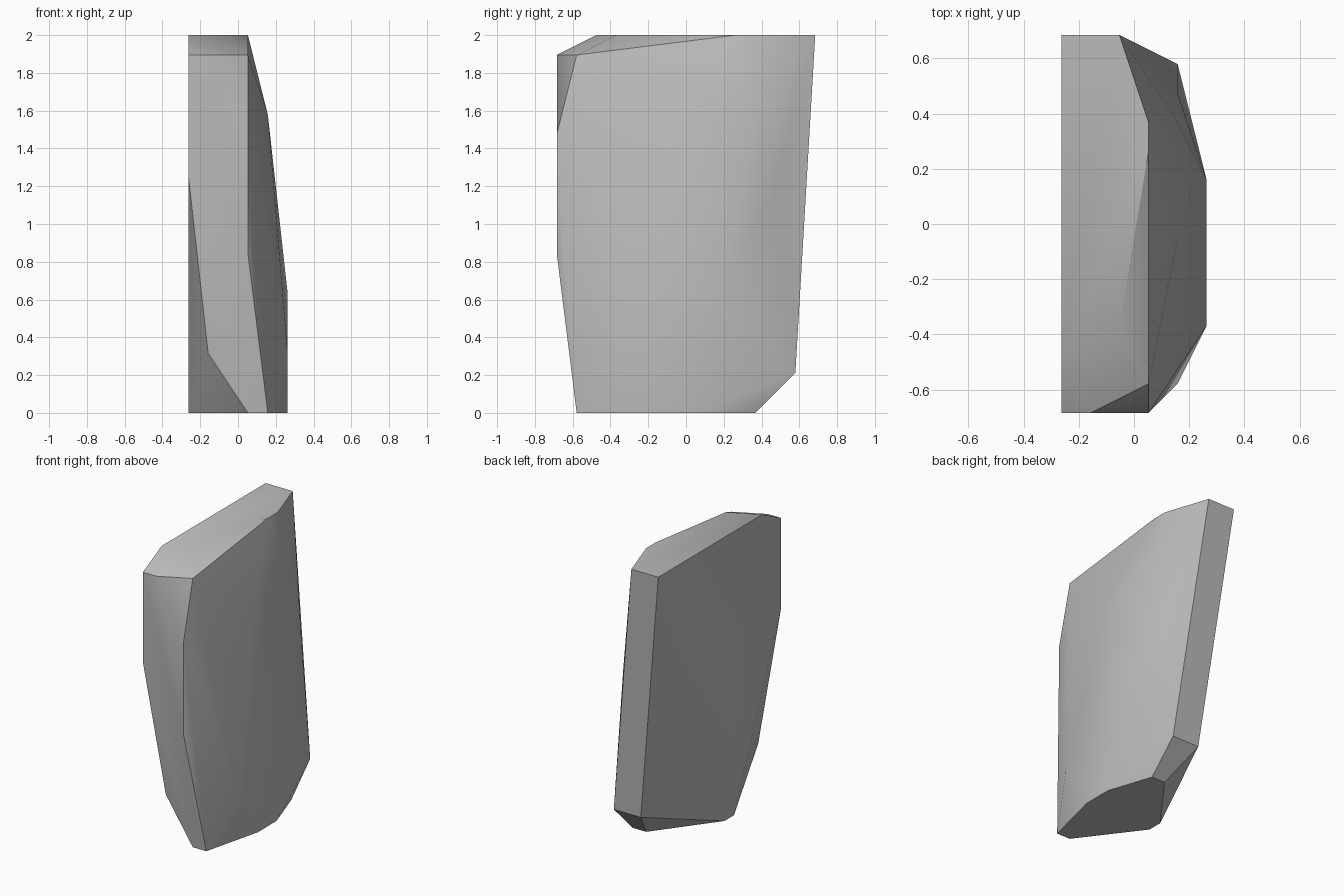
import bpy, bmesh

cube = bpy.data.objects.get("Cube")
if cube:
    bpy.data.objects.remove(cube, do_unlink=True)

# Corners of the chiselled stone sit on an even lattice
STEP = 2 / 19
ORIGIN = (-2.5, -6.5, 0)

top = [(0, 13, 19), (2, 13, 19), (3, 10, 19), (3, 9, 19), (2, 3, 19), (0, 2, 19)]
front = [(0, 0, 18), (3, 1, 18), (3, 0, 14), (3, 0, 8), (0, 0, 12), (1, 1, 3), (1, 0, 18)]
base = [(3, 1, 0), (4, 1, 0), (5, 5, 0), (5, 7, 0), (4, 10, 0), (3, 10, 0), (0, 6, 0), (0, 5, 0)]
back = [(2, 12, 2), (4, 12, 2)]
bulge = [(4, 6, 15), (4, 10, 15), (4, 11, 11), (5, 8, 6), (5, 3, 3), (4, 3, 12)]

# Wrap the corners in a convex skin
bm = bmesh.new()
for corner in top + front + base + back + bulge:
    bm.verts.new([(c + o) * STEP for c, o in zip(corner, ORIGIN)])
hull = bmesh.ops.convex_hull(bm, input=bm.verts)
loose = {v for v in hull["geom_interior"] + hull["geom_unused"]
         if isinstance(v, bmesh.types.BMVert)}
bmesh.ops.delete(bm, geom=list(loose), context="VERTS")
bmesh.ops.dissolve_limit(bm, angle_limit=0.01, verts=bm.verts, edges=bm.edges)
bmesh.ops.recalc_face_normals(bm, faces=bm.faces)
mesh = bpy.data.meshes.new("stone_slab")
bm.to_mesh(mesh)
bm.free()

stone = bpy.data.objects.new("stone_slab", mesh)
bpy.context.collection.objects.link(stone)

# Plain grey stone
grey = bpy.data.materials.new("stone_grey")
grey.use_nodes = True
colour = (0.5, 0.5, 0.5, 1)
grey.diffuse_color = colour
grey.node_tree.nodes["Principled BSDF"].inputs["Base Color"].default_value = colour
mesh.materials.append(grey)

# Soft facets with crisp main edges
bpy.ops.object.select_all(action="DESELECT")
stone.select_set(True)
bpy.context.view_layer.objects.active = stone
bpy.ops.object.shade_smooth_by_angle(angle=0.52)
